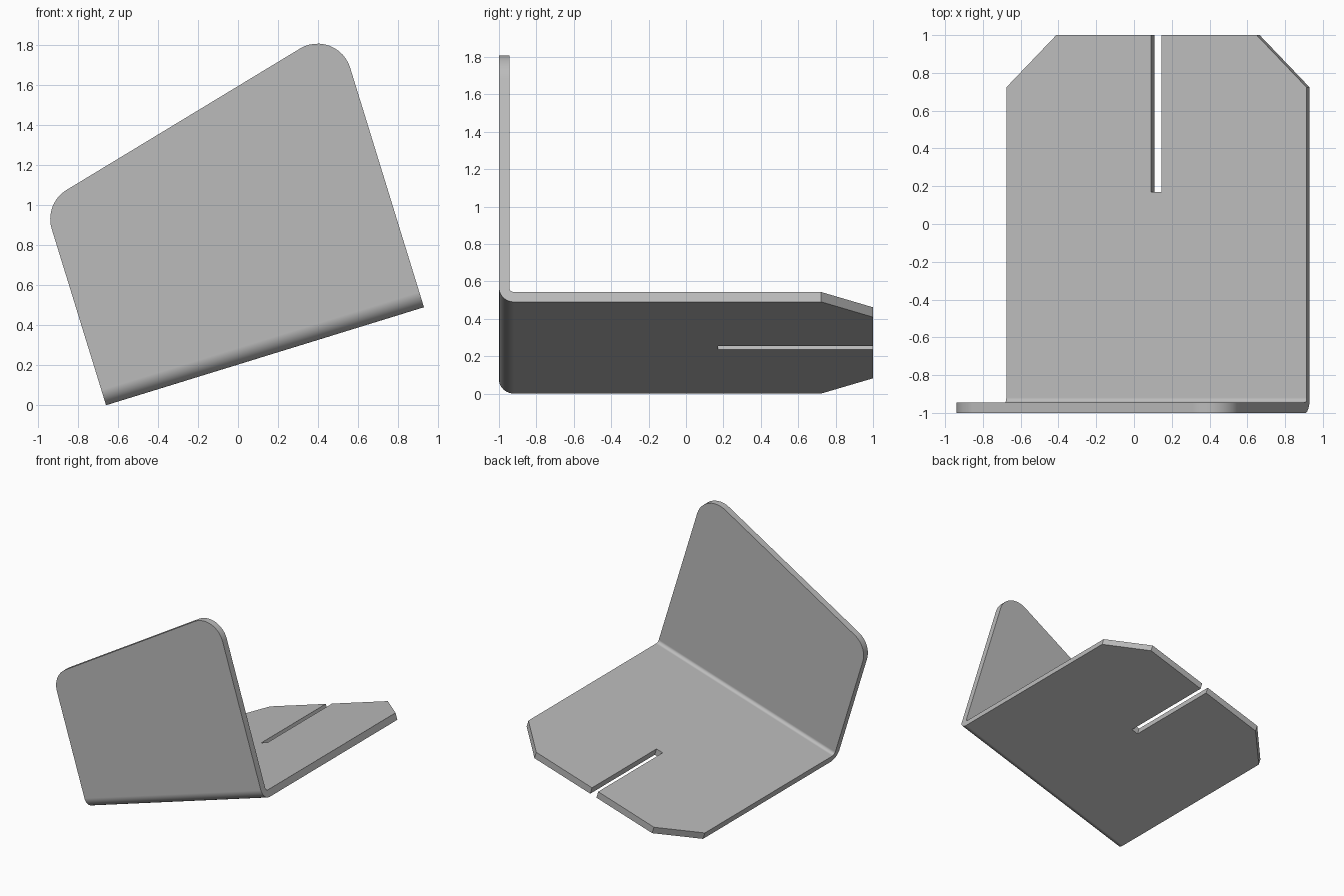
import bpy
import bmesh
from math import sin, cos, tan, radians, pi
from mathutils import Matrix, Vector

cube = bpy.data.objects.get("Cube")
if cube:
    bpy.data.objects.remove(cube, do_unlink=True)

WIDTH, THICK, BEND = 1.664, 0.055, 0.08
TILT = radians(17.13)
LEFT_TOP, RIGHT_TOP, CORNER = 1.055, 1.472, 0.17
CHAMFER, SLOT_HALF, SLOT_END = 0.277, 0.029, 0.17
HALF = WIDTH / 2


def fillet(prev, corner, nxt, radius, steps=12):
    """Points of an arc rounding one corner of an outline."""
    a, b = (prev - corner).normalized(), (nxt - corner).normalized()
    half = a.angle(b) / 2
    centre = corner + (a + b).normalized() * radius / sin(half)
    start = corner + a * radius / tan(half) - centre
    side = (corner - centre).normalized()
    sweep = pi - 2 * half
    across = (side - start.normalized() * cos(sweep / 2)).normalized()
    return [centre + radius * (start.normalized() * cos(sweep * i / steps)
                               + across * sin(sweep * i / steps))
            for i in range(steps + 1)]


bm = bmesh.new()

# Rounded bend between the two plates
rows = []
for i in range(11):
    a = pi / 2 * i / 10
    y, z = -1 + BEND * (1 - sin(a)), BEND * (1 - cos(a))
    rows.append([bm.verts.new((x, y, z)) for x in (0, WIDTH)])
for low, high in zip(rows, rows[1:]):
    bm.faces.new((low[0], low[1], high[1], high[0]))

# Upright plate with a sloping top and two rounded corners
bl, br = (v.co.copy() for v in rows[-1])
tl, tr = Vector((0, -1, LEFT_TOP)), Vector((WIDTH, -1, RIGHT_TOP))
top = fillet(br, tr, tl, CORNER) + fillet(tr, tl, bl, CORNER)
bm.faces.new([rows[-1][0], rows[-1][1]] + [bm.verts.new(p) for p in top])

# Base plate with chamfered rear corners and an open slot
side = [(HALF, 1 - CHAMFER), (HALF - CHAMFER, 1), (SLOT_HALF, 1), (SLOT_HALF, SLOT_END)]
outline = [(HALF + x, y) for x, y in side] + [(HALF - x, y) for x, y in reversed(side)]
bm.faces.new([rows[0][1]] + [bm.verts.new((x, y, 0)) for x, y in outline] + [rows[0][0]])

# Make the outer skin face outwards, then tilt it into place
bm.normal_update()
bmesh.ops.recalc_face_normals(bm, faces=bm.faces)
base = max(bm.faces, key=lambda f: abs(f.normal.z) * f.calc_area())
if base.normal.z > 0:
    bmesh.ops.reverse_faces(bm, faces=bm.faces)
bm.transform(Matrix.Translation((-0.66, 0, 0)) @ Matrix.Rotation(-TILT, 4, 'Y'))
mesh = bpy.data.meshes.new("bent_bracket")
bm.to_mesh(mesh)
bm.free()

steel = bpy.data.materials.new("light grey metal")
steel.use_nodes = True
colour = (0.5, 0.5, 0.5, 1)
steel.diffuse_color = colour
steel.node_tree.nodes["Principled BSDF"].inputs["Base Color"].default_value = colour
mesh.materials.append(steel)

bracket = bpy.data.objects.new("bent_bracket", mesh)
bpy.context.collection.objects.link(bracket)
bpy.ops.object.select_all(action='DESELECT')
bracket.select_set(True)
bpy.context.view_layer.objects.active = bracket

# Sheet thickness grows inwards from the outer skin
solid = bracket.modifiers.new("sheet_thickness", 'SOLIDIFY')
solid.thickness = THICK
solid.offset = -1
solid.use_even_offset = True
bpy.ops.object.modifier_apply(modifier=solid.name)

# Smooth bend and corners, crisp edges, flat plates
bpy.ops.object.shade_smooth_by_angle(angle=radians(30))
weighted = bracket.modifiers.new("flat_plates", 'WEIGHTED_NORMAL')
weighted.keep_sharp = True
